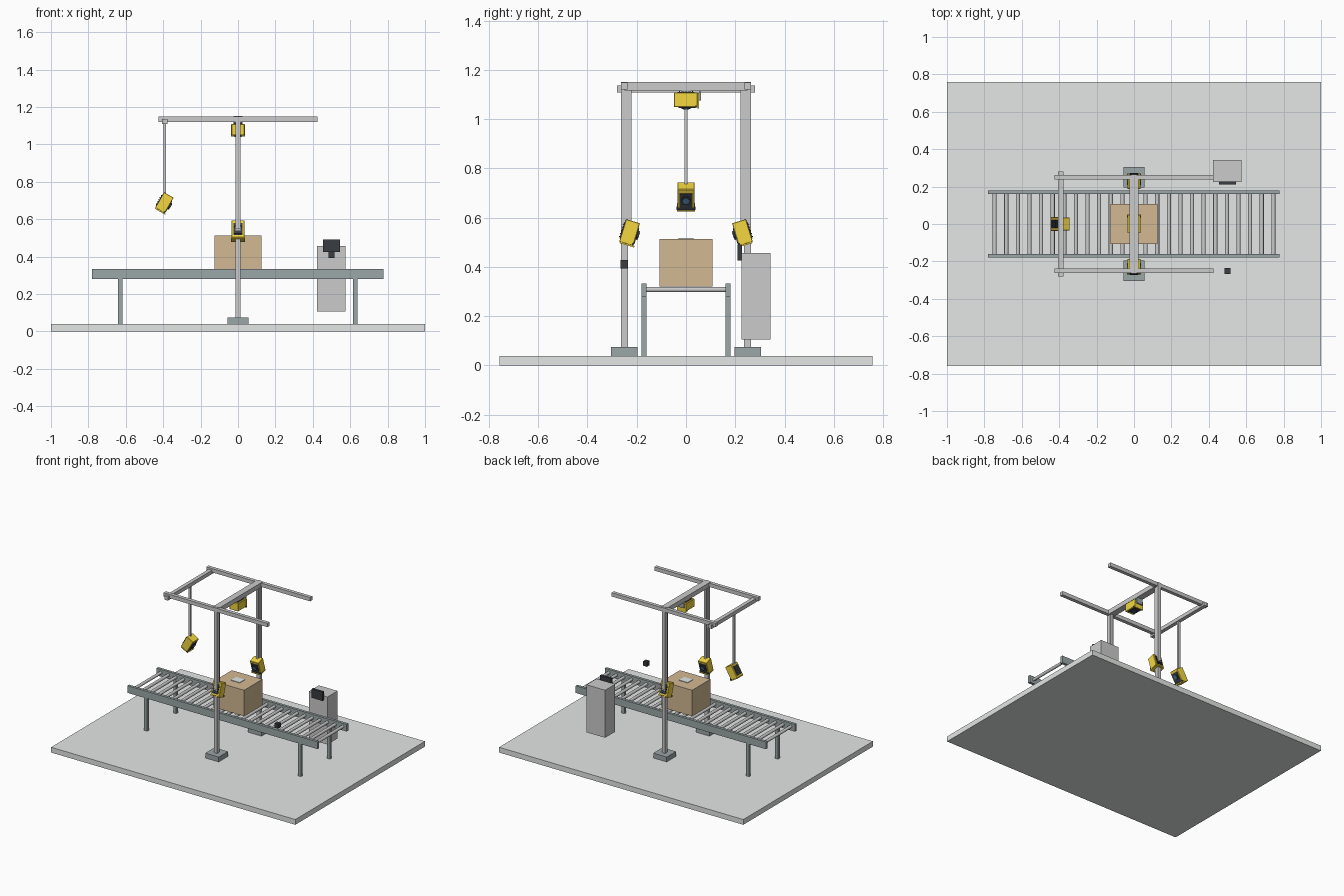
import bpy, bmesh
from math import radians, cos, sin
from mathutils import Matrix, Vector

if "Cube" in bpy.data.objects:
    bpy.data.objects.remove(bpy.data.objects["Cube"])


def mat(name, c):
    m = bpy.data.materials.new(name)
    m.diffuse_color = (*c, 1)
    m.use_nodes = True
    m.node_tree.nodes["Principled BSDF"].inputs["Base Color"].default_value = m.diffuse_color
    return m


YELLOW = mat("yellow", (0.9, 0.68, 0.05))
DARK = mat("dark", (0.04, 0.045, 0.055))
CARD = mat("cardboard", (0.65, 0.48, 0.29))
STEEL = mat("steel", (0.33, 0.385, 0.39))
LENS = mat("lens", (0.06, 0.18, 0.28))
ALU = mat("aluminium", (0.65, 0.67, 0.665))
PAPER = mat("paper", (0.75, 0.8, 0.78))
CASE = mat("case_grey", (0.57, 0.57, 0.57))
FLOOR = mat("floor_grey", (0.77, 0.8, 0.78))


def finish(name, bm, m, M=None):
    if M is not None:
        bm.transform(M)
    bmesh.ops.recalc_face_normals(bm, faces=bm.faces)
    me = bpy.data.meshes.new(name)
    bm.to_mesh(me)
    bm.free()
    me.materials.append(m)
    ob = bpy.data.objects.new(name, me)
    bpy.context.collection.objects.link(ob)
    return ob


def box(name, x, y, z, m, M=None, bevel=0):
    """Box from (min, max) ranges."""
    bm = bmesh.new()
    bmesh.ops.create_cube(bm, size=1)
    for v in bm.verts:
        v.co = [r[0] + (c + 0.5) * (r[1] - r[0]) for c, r in zip(v.co, (x, y, z))]
    if bevel:
        bmesh.ops.bevel(bm, geom=bm.edges[:], offset=bevel, segments=1, affect='EDGES')
    return finish(name, bm, m, M)


def cyl(name, loc, r, length, axis, m, M=None, n=16):
    bm = bmesh.new()
    bmesh.ops.create_cone(bm, cap_ends=True, segments=n, radius1=r, radius2=r, depth=length)
    bm.transform(Matrix.Translation(loc) @ Vector((0, 0, 1)).rotation_difference(Vector(axis)).to_matrix().to_4x4())
    for f in bm.faces:
        f.smooth = len(f.verts) == 4
    return finish(name, bm, m, M)


def scanner(name, loc, forward, up):
    """Scan head; local y is the viewing direction, local z its long side."""
    f, u = Vector(forward), Vector(up)
    s = f.cross(u)
    M = Matrix((s, f, u)).transposed().to_4x4()
    M.translation = loc
    box(name + "_body", (-.035, .035), (-.031, .028), (-.047, .049), YELLOW, M, .002)
    box(name + "_window", (-.027, .027), (.026, .031), (-.038, .03), DARK, M)
    cyl(name + "_lens_ring", (0, .033, 0), .019, .008, (0, 1, 0), DARK, M, 20)
    cyl(name + "_lens", (0, .035, 0), .013, .008, (0, 1, 0), LENS, M, 20)
    box(name + "_clip", (-.038, .038), (.021, .029), (-.047, -.036), DARK, M)
    box(name + "_lip", (-.037, .037), (-.028, .034), (-.052, -.046), YELLOW, M)
    box(name + "_rear_panel", (-.024, .024), (-.034, -.029), (-.034, .034), DARK, M)
    for i in range(5):
        z = -.026 + i * .013
        box(name + "_cooling_fin", (-.022, .022), (-.038, -.033), (z - .002, z + .002), DARK, M)


# Floor slab
box("floor_slab", (-1, 1), (-.758, .758), (0, .039), FLOOR)

# Roller conveyor
for s in (-1, 1):
    y = sorted((s * .16, s * .18))
    box("conveyor_side_rail", (-.78, .777), y, (.28, .333), STEEL)
    for x in (-.63, .628):
        box("conveyor_leg", (x - .012, x + .012), y, (.038, .285), STEEL)
for i in range(25):
    cyl("conveyor_roller", (-.745 + i * 1.49 / 24, 0, .308), .011, .325, (0, 1, 0), ALU)

# Parcel with label
box("parcel", (-.125, .125), (-.107, .107), (.321, .513), CARD)
box("parcel_label", (-.035, .035), (-.03, .03), (.512, .517), PAPER)

# Gantry frame
for s in (-1, 1):
    box("post_foot", (-.055, .055), sorted((s * .196, s * .304)), (.038, .075), STEEL)
    box("gantry_post", (-.0135, .0135), sorted((s * .236, s * .264)), (.07, 1.15), ALU)
    box("long_rail", (-.425, .425), sorted((s * .237, s * .263)), (1.12, 1.148), ALU)
box("cross_beam", (-.024, .024), (-.25, .25), (1.117, 1.151), ALU)
box("end_beam", (-.406, -.378), (-.28, .28), (1.108, 1.136), ALU)

# Hanging rods for the scan heads
box("end_hanger", (-.399, -.384), (-.007, .007), (.71, 1.11), ALU)
for s in (-1, 1):
    box("side_hanger", (-.008, .008), sorted((s * .222, s * .238)), (.56, 1.12), ALU)
box("top_mount", (-.02, .02), (-.02, .02), (1.1, 1.12), STEEL)
box("top_mount_plate", (-.025, .025), (.052, .061), (1.075, 1.118), STEEL)

# Scan heads
scanner("top_scanner", (0, 0, 1.077), (0, 0, -1), (0, -1, 0))
a = radians(30)
scanner("end_scanner", (-.393, 0, .686), (cos(a), 0, -sin(a)), (sin(a), 0, cos(a)))
a = radians(17)
for s, n in ((-1, "front_scanner"), (1, "rear_scanner")):
    scanner(n, (0, s * .228, .538), (0, -s * cos(a), -sin(a)), (0, -s * sin(a), cos(a)))

# Control cabinet, screen and photo sensor
box("control_cabinet", (.422, .575), (.225, .343), (.105, .457), CASE)
box("control_screen", (.455, .545), (.21, .228), (.425, .49), DARK)
box("photo_sensor", (.485, .515), (-.266, -.235), (.393, .427), DARK)
